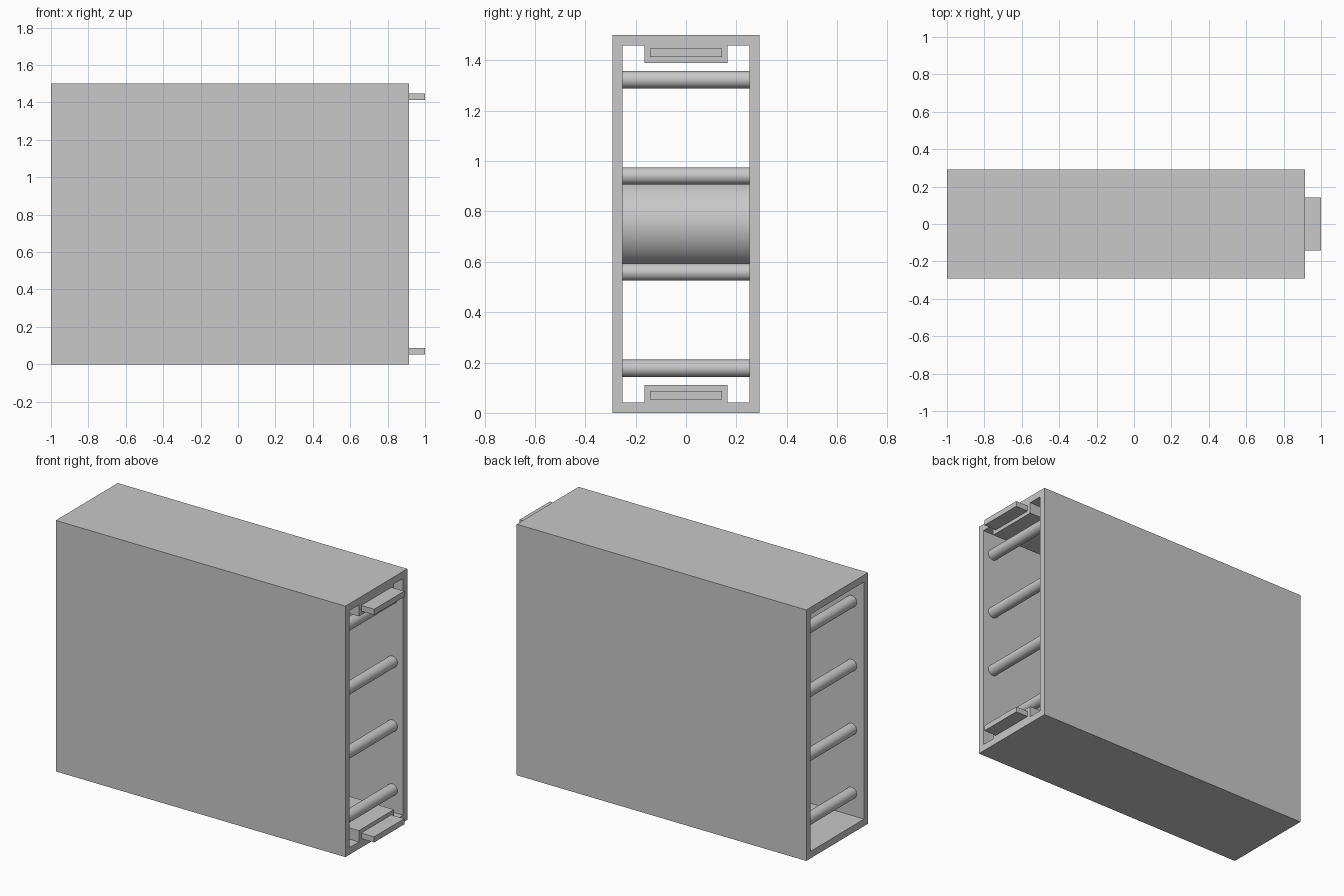
import bpy
import bmesh
import math

cube = bpy.data.objects.get("Cube")
if cube:
    bpy.data.objects.remove(cube, do_unlink=True)

grey = bpy.data.materials.new("light grey")
grey.use_nodes = True
grey.diffuse_color = (0.58, 0.58, 0.58, 1)
grey.node_tree.nodes["Principled BSDF"].inputs["Base Color"].default_value = (0.58, 0.58, 0.58, 1)

BACK, FRONT = -1.0, 0.915      # open ends of the case
HALF_W, HEIGHT = 0.292, 1.5
IN_W, FLOOR = 0.253, 0.042
BLOCK_W, BLOCK_TOP = 0.165, 0.11
BLOCK_START = 0.3


def make_object(name, bm):
    bmesh.ops.recalc_face_normals(bm, faces=bm.faces)
    mesh = bpy.data.meshes.new(name)
    bm.to_mesh(mesh)
    bm.free()
    mesh.materials.append(grey)
    obj = bpy.data.objects.new(name, mesh)
    bpy.context.collection.objects.link(obj)
    return obj


def box(name, x0, x1, y0, y1, z0, z1):
    bm = bmesh.new()
    bmesh.ops.create_cube(bm, size=1)
    for v in bm.verts:
        v.co.x = x1 if v.co.x > 0 else x0
        v.co.y = y1 if v.co.y > 0 else y0
        v.co.z = z1 if v.co.z > 0 else z0
    return make_object(name, bm)


def roller(name, x, z, radius, sides):
    bpy.ops.mesh.primitive_cylinder_add(
        vertices=sides, radius=radius, depth=2 * IN_W,
        location=(x, 0, z), rotation=(math.pi / 2, 0, 0))
    obj = bpy.context.object
    obj.name = name
    obj.data.materials.append(grey)
    bpy.ops.object.shade_smooth_by_angle(angle=math.radians(40))


# Sleeve-shaped case, open at both ends
bm = bmesh.new()
rings = []
for x in (BACK, FRONT):
    for w, low in ((HALF_W, 0), (IN_W, FLOOR)):
        corners = ((-w, low), (w, low), (w, HEIGHT - low), (-w, HEIGHT - low))
        rings.append([bm.verts.new((x, y, z)) for y, z in corners])
outer_b, inner_b, outer_f, inner_f = rings
for a, b in ((outer_b, outer_f), (inner_b, inner_f), (outer_b, inner_b), (outer_f, inner_f)):
    for i in range(4):
        j = (i + 1) % 4
        bm.faces.new((a[i], a[j], b[j], b[i]))
make_object("case", bm)

# Thickened mounting blocks and protruding tongues, top and bottom
for side in ("lower", "upper"):
    def span(a, b):
        return (a, b) if side == "lower" else (HEIGHT - b, HEIGHT - a)
    box(side + "_block", BLOCK_START, FRONT, -BLOCK_W, BLOCK_W, *span(FLOOR, BLOCK_TOP))
    box(side + "_tongue", FRONT, 1.0, -0.142, 0.142, *span(0.053, 0.087))

# Four guide rollers just inside each open end
for end, x in (("right", 0.843), ("left", -0.918)):
    for i in range(4):
        roller(f"{end}_roller_{i + 1}", x, 0.177 + i * 0.382, 0.034, 32)

# Large drum in the middle
roller("drum", (BACK + FRONT) / 2, HEIGHT / 2, 0.175, 64)
